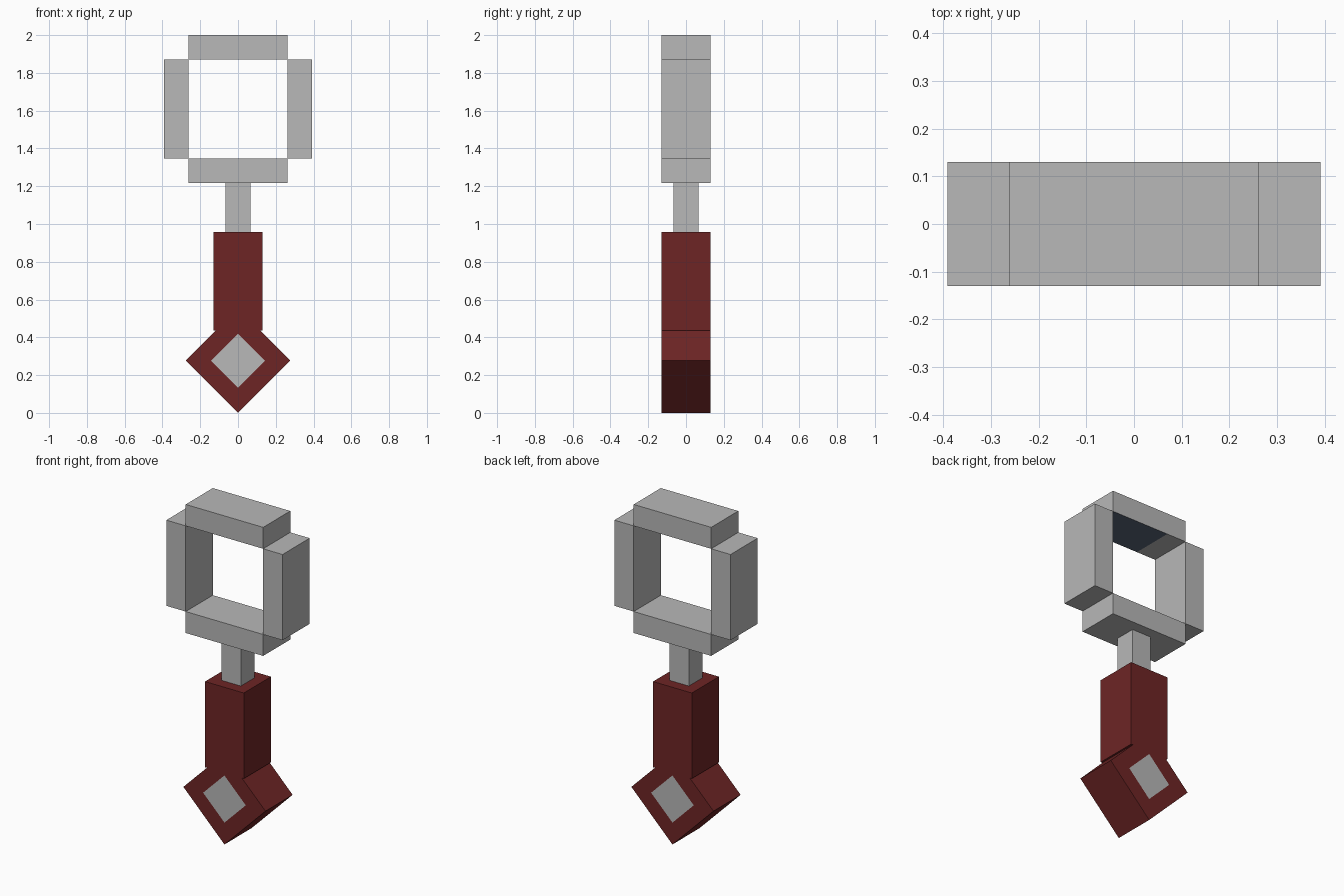
import bpy, bmesh, math
from mathutils import Matrix

if "Cube" in bpy.data.objects:
    bpy.data.objects.remove(bpy.data.objects["Cube"], do_unlink=True)

U = 0.1304          # block unit
TOP = 2.0


def material(name, rgb):
    m = bpy.data.materials.new(name)
    m.use_nodes = True
    m.diffuse_color = (*rgb, 1)
    bsdf = m.node_tree.nodes["Principled BSDF"]
    bsdf.inputs["Base Color"].default_value = (*rgb, 1)
    bsdf.inputs["Roughness"].default_value = 0.8
    return m


GREY = material("grey_metal", (0.48, 0.48, 0.48))
RED = material("dark_red", (0.155, 0.0185, 0.0185))
NAVY = material("dark_slate", (0.10, 0.13, 0.185))


def box(name, size, centre, mats, angle=0.0, edit=None):
    """Box of the given size, turned about the y axis; edit changes it while still axis-aligned."""
    bm = bmesh.new()
    bmesh.ops.create_cube(bm, size=1, matrix=Matrix.Diagonal((*size, 1)))
    if edit:
        edit(bm)
    bm.transform(Matrix.Translation(centre) @ Matrix.Rotation(angle, 4, 'Y'))
    me = bpy.data.meshes.new(name)
    bm.to_mesh(me)
    bm.free()
    for m in mats:
        me.materials.append(m)
    ob = bpy.data.objects.new(name, me)
    bpy.context.collection.objects.link(ob)
    return ob


def slate_underside(bm):
    # dark patch over three quarters of the underside
    bmesh.ops.bisect_plane(bm, geom=bm.verts[:] + bm.edges[:] + bm.faces[:],
                           plane_co=(-U, 0, 0), plane_no=(1, 0, 0))
    bm.normal_update()
    for f in bm.faces:
        if f.normal.z < -0.9 and f.calc_center_median().x > -U:
            f.material_index = 1


def inset_gems(bm):
    # square grey inlay on the front and back faces
    bm.normal_update()
    faces = [f for f in bm.faces if abs(f.normal.y) > 0.9]
    bmesh.ops.inset_individual(bm, faces=faces, thickness=1.02 * U, depth=0)
    for f in faces:
        f.material_index = 1


# Square ring
box("ring_top", (4 * U, 2 * U, U), (0, 0, TOP - U / 2), [GREY, NAVY], edit=slate_underside)
box("ring_bottom", (4 * U, 2 * U, U), (0, 0, TOP - 5.5 * U), [GREY])
for side, s in (("left", 1), ("right", -1)):
    box("ring_" + side, (U, 2 * U, 4 * U), (s * 2.5 * U, 0, TOP - 3 * U), [GREY])

# Stem and handle
box("stem", (U, U, 2 * U), (0, 0, TOP - 7 * U), [GREY])
box("handle", (2 * U, 2 * U, 4 * U), (0, 0, TOP - 10 * U), [RED])

# Diamond pommel standing on its corner
side = 3 * U
box("pommel", (side, 2 * U, side), (0, 0, side / math.sqrt(2)), [RED, GREY],
    angle=math.radians(45), edit=inset_gems)
